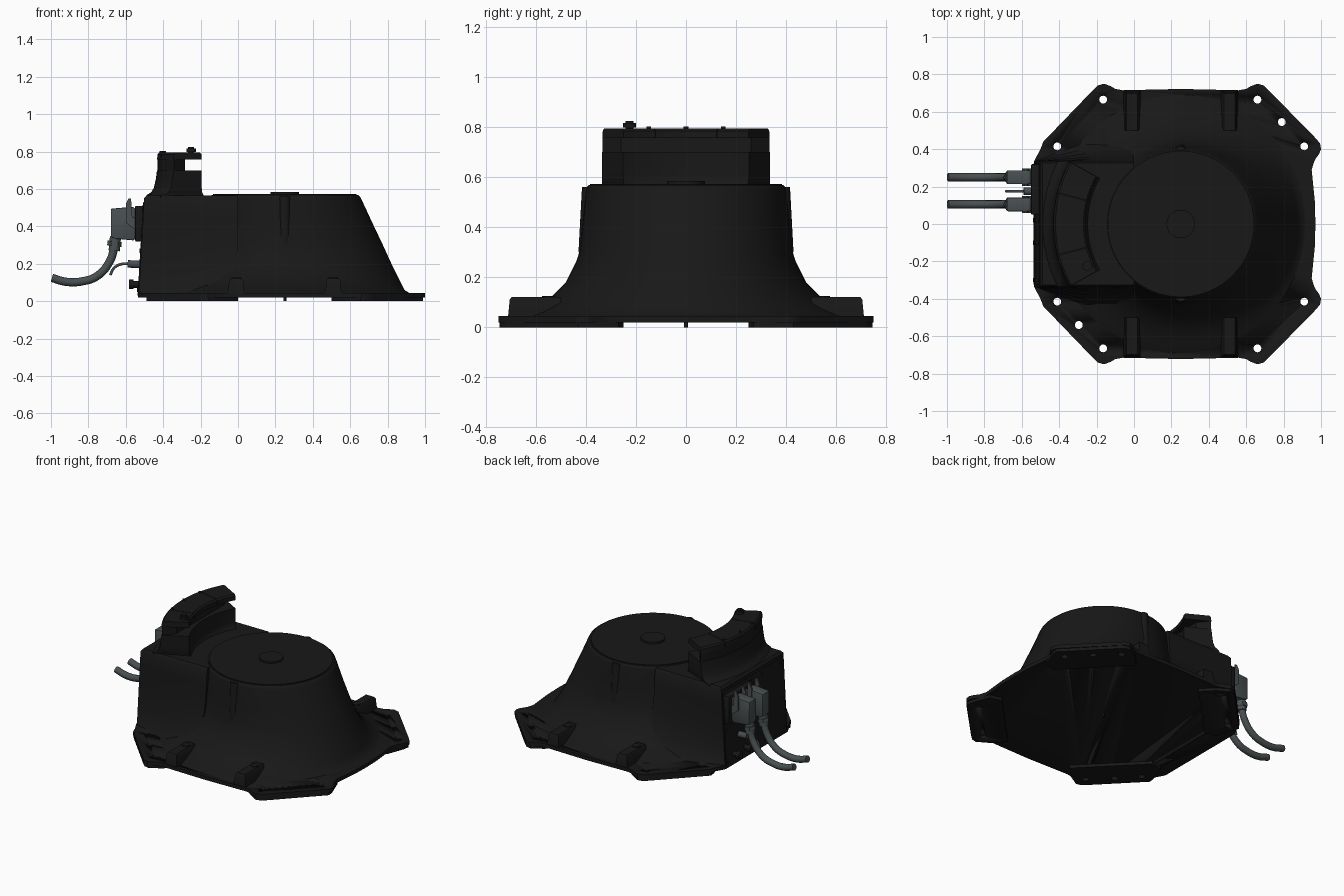
import bpy, bmesh
from math import sin, cos, pi, radians
from mathutils import Matrix, Vector

if "Cube" in bpy.data.objects:
    bpy.data.objects.remove(bpy.data.objects["Cube"])

CX = 0.25  # axis of the round housing


def material(name, rgb):
    m = bpy.data.materials.new(name)
    m.diffuse_color = (*rgb, 1)
    m.use_nodes = True
    m.node_tree.nodes["Principled BSDF"].inputs["Base Color"].default_value = m.diffuse_color
    return m


BLACK = material("black_casting", (0.009, 0.009, 0.009))
GREY = material("connector_grey", (0.065, 0.078, 0.082))


def finish(bm, name, mat, angle=35, bevel=0):
    bmesh.ops.recalc_face_normals(bm, faces=bm.faces)
    me = bpy.data.meshes.new(name)
    bm.to_mesh(me)
    bm.free()
    me.materials.append(mat)
    ob = bpy.data.objects.new(name, me)
    bpy.context.collection.objects.link(ob)
    bpy.ops.object.select_all(action='DESELECT')
    bpy.context.view_layer.objects.active = ob
    ob.select_set(True)
    if bevel:
        b = ob.modifiers.new("bevel", 'BEVEL')
        b.width, b.segments, b.limit_method = bevel, 2, 'ANGLE'
        bpy.ops.object.modifier_apply(modifier="bevel")
    bpy.ops.object.shade_smooth_by_angle(angle=radians(angle))
    return ob


def loft(name, rings, mat=BLACK, angle=35, bevel=0):
    bm = bmesh.new()
    vs = [[bm.verts.new(p) for p in r] for r in rings]
    n = len(rings[0])
    for a, b in zip(vs, vs[1:]):
        for i in range(n):
            bm.faces.new((a[i], a[(i + 1) % n], b[(i + 1) % n], b[i]))
    bm.faces.new(vs[0][::-1])
    bm.faces.new(vs[-1])
    return finish(bm, name, mat, angle, bevel)


def prism(name, pts, axis, a, b, mat=BLACK, bevel=0):
    put = {'x': lambda u, v, w: (w, u, v), 'y': lambda u, v, w: (u, w, v),
           'z': lambda u, v, w: (u, v, w)}[axis]
    return loft(name, [[put(u, v, w) for u, v in pts] for w in (a, b)], mat, 35, bevel)


def box(name, x, y, z, mat=BLACK, bevel=0):
    return prism(name, [(x[0], y[0]), (x[1], y[0]), (x[1], y[1]), (x[0], y[1])],
                 'z', z[0], z[1], mat, bevel)


def rods(name, ends, r, mat=BLACK, seg=20):
    bm = bmesh.new()
    for a, b in ends:
        a, b = Vector(a), Vector(b)
        rot = (b - a).to_track_quat('Z', 'Y').to_matrix().to_4x4()
        bmesh.ops.create_cone(bm, cap_ends=True, segments=seg, radius1=r, radius2=r,
                              depth=(b - a).length, matrix=Matrix.Translation((a + b) / 2) @ rot)
    return finish(bm, name, mat)


def cable(name, pts, r):
    cu = bpy.data.curves.new(name, 'CURVE')
    cu.dimensions, cu.bevel_depth, cu.bevel_resolution, cu.use_fill_caps = '3D', r, 4, True
    sp = cu.splines.new('BEZIER')
    sp.bezier_points.add(len(pts) - 1)
    for p, co in zip(sp.bezier_points, pts):
        p.co = co
        p.handle_left_type = p.handle_right_type = 'AUTO'
    cu.materials.append(GREY)
    ob = bpy.data.objects.new(name, cu)
    bpy.context.collection.objects.link(ob)
    bpy.ops.object.select_all(action='DESELECT')
    bpy.context.view_layer.objects.active = ob
    ob.select_set(True)
    bpy.ops.object.convert(target='MESH')


# base plate with eared corners, and pads under the four diagonals
half = [(-.535, 0), (-.535, .335), (-.5, .4), (-.485, .44), (-.225, .71), (-.195, .74), (-.16, .75),
        (-.125, .737), (-.1, .722), (-.06, .715), (.25, .722), (.56, .715), (.6, .722), (.625, .737),
        (.66, .75), (.695, .74), (.725, .71), (.975, .455), (.995, .43), (1, .4), (.99, .375),
        (.965, .34), (.95, .29), (.955, .24), (.967, .12), (.97, 0)]
outline = half + [(x, -y) for x, y in half[-2:0:-1]]
cast = [prism("base_plate", outline, 'z', .02, .045)]
pad = [(.985, .39), (.99, .43), (.72, .71), (.69, .738), (.655, .745), (.58, .7), (.5, .62),
       (.86, .25), (.94, .27)]
for sx in (1, -1):
    for sy in (1, -1):
        cast.append(prism("foot_pad", [(CX + sx * (x - CX), sy * y) for x, y in pad], 'z', 0, .022))

# bolt and dowel holes through the plate
spots = [(x, s * y) for s in (1, -1)
         for x, y in ((-.165, .665), (-.41, .415), (.66, .665), (.91, .415))]
spots += [(.79, .545), (-.295, -.54)]
cutter = rods("hole_cutter", [((x, y, -.1), (x, y, .2)) for x, y in spots], .021)
cutter.hide_render = True
for ob in cast:
    m = ob.modifiers.new("holes", 'BOOLEAN')
    m.operation, m.object = 'DIFFERENCE', cutter
    bpy.context.view_layer.objects.active = ob
    bpy.ops.object.modifier_apply(modifier="holes")
bpy.data.objects.remove(cutter)

# round housing: flared at the sides, straight slope towards +x
# rows: z, radius towards +x, radius towards the sides
rows = [(.03, .7, .71), (.045, .665, .69), (.06, .64, .65), (.09, .625, .585), (.12, .61, .54),
        (.18, .58, .48), (.26, .543, .44), (.3, .525, .427), (.42, .468, .413), (.545, .41, .4),
        (.56, .402, .397), (.568, .392, .39)]
rings = []
for z, rx, ry in rows:
    ring = []
    for i in range(96):
        t = 2 * pi * i / 96
        w = max(0, cos(t)) ** 2
        r = rx * w + ry * (1 - w)
        ring.append((CX + r * cos(t), r * sin(t), z))
    rings.append(ring)
loft("round_housing", rings)
rods("top_cover", [((CX, 0, .55), (CX, 0, .573))], .383, seg=96)
rods("centre_cap", [((CX, 0, .56), (CX, 0, .585))], .076, seg=40)
rods("centre_pin", [((CX, 0, 0), (CX, 0, .03))], .008)
for s in (1, -1):
    rods("side_lug", [((CX, s * .4, .3), (CX, s * .386, .56))], .03)

# rear box blending into the plate at its sides
rings = []
for z, w in ((.03, .56), (.045, .53), (.08, .47), (.14, .42), (.22, .38), (.32, .355),
             (.45, .342), (.55, .336), (.566, .325)):
    b = -.532 + .03 * z / .55 + (.012 if z > .56 else 0)
    v = min(w, .336)
    rings.append([(b, -v, z), (b, v, z), (-.2, v + (w - v) * .62, z), (0, w, z),
                  (0, -w, z), (-.2, -v - (w - v) * .62, z)])
loft("rear_box", rings)
prism("rear_panel", [(-.537, .03), (-.507, .53), (-.48, .53), (-.48, .03)], 'y', -.325, .325, bevel=.004)
rods("panel_screws", [((-.543 + .06 * z, y, z), (-.5, y, z)) for y in (-.3, -.1, .02, .305)
                      for z in (.06, .27, .5)], .011, seg=12)


# curved tower
def arc(r0, r1, a0, a1, z, xmax=9):
    ts = [radians(a0 + (a1 - a0) * i / 24) for i in range(25)]
    pts = [(r1, t) for t in ts] + [(r0, t) for t in reversed(ts)]
    return [(min(CX - r * cos(t), xmax), max(-.336, min(.336, r * sin(t))), z) for r, t in pts]


loft("tower_body", [arc(r0, r1, -29.5, 29.5, z) for z, r0, r1 in
                    ((.55, .49, .75), (.57, .5, .735), (.582, .508, .715), (.605, .51, .7),
                     (.65, .51, .69), (.7, .51, .683))])
loft("tower_neck", [arc(.53, .68, -29.4, 29.4, z, -.283) for z in (.69, .77)])
for i, (a0, a1) in enumerate(((-29.3, -14.3), (-13.9, 13.9), (14.3, 29.3))):
    loft("tower_cap", [arc(r0, r1, a0, a1, z) for z, r0, r1 in
                       ((.757, .51, .683), (.785, .51, .68), (.795, .52, .67))])
loft("tower_cap_core", [arc(.515, .675, -29, 29, z) for z in (.758, .785)])
rods("cap_screws", [((CX - .66 * cos(a), .66 * sin(a), .78), (CX - .66 * cos(a), .66 * sin(a), .802))
                    for a in map(radians, (-13, 0, 13))], .009, seg=12)
rods("tower_knob_stem", [((-.25, -.225, .78), (-.25, -.225, .825))], .016)
rods("tower_knob", [((-.25, -.225, .798), (-.25, -.225, .817))], .026)

# lifting gussets along both sides
for s in (1, -1):
    for x in (-.01, .51):
        loft("gusset", [[(x - w, s * .5, z), (x + w, s * .5, z), (x + w, s * e, z), (x - w, s * e, z)]
                        for z, w, e in ((.03, .05, .713), (.06, .042, .71), (.11, .038, .705),
                                        (.121, .03, .698))])
        rods("gusset_boss", [((x, s * .55, .1), (x, s * .55, .126))], .025)

# cable sockets, hoods, latches and main cables
box("socket_plate", (-.55, -.5), (.05, .32), (.32, .51), bevel=.005)
hood = [(-.68, .345), (-.66, .335), (-.555, .325), (-.545, .35), (-.545, .49), (-.56, .505), (-.68, .495)]
for y in (.25, .105):
    prism("connector_hood", hood, 'y', y - .037, y + .037, GREY, .006)
    for s in (1, -1):
        prism("connector_latch", [(-.6, .52), (-.585, .55), (-.572, .55), (-.565, .45), (-.52, .43),
                                  (-.515, .38), (-.54, .375), (-.6, .42)],
              'y', y + s * .036, y + s * .046, GREY)
    rods("cable_gland", [((-.662, y, .27), (-.655, y, .345))], .03, GREY, 12)
    rods("cable_gland_nut", [((-.662, y, .295), (-.659, y, .32))], .038, GREY, 6)
    cable("main_cable", [(-.658, y, .3), (-.685, y, .215), (-.75, y, .137), (-.835, y, .106),
                         (-.92, y, .104), (-.995, y, .125)], .022)

# small signal cable and low ports
rods("signal_plug", [((-.59, .175, .2), (-.5, .175, .195))], .02, GREY)
cable("signal_cable", [(-.585, .175, .2), (-.63, .175, .197), (-.665, .175, .175),
                       (-.683, .175, .14)], .007)
rods("low_ports", [((-.575, y, .09), (-.5, y, .09)) for y in (.12, .24)], .018)
rods("low_port_caps", [((-.583, y, .09), (-.56, y, .09)) for y in (.12, .24)], .025)
